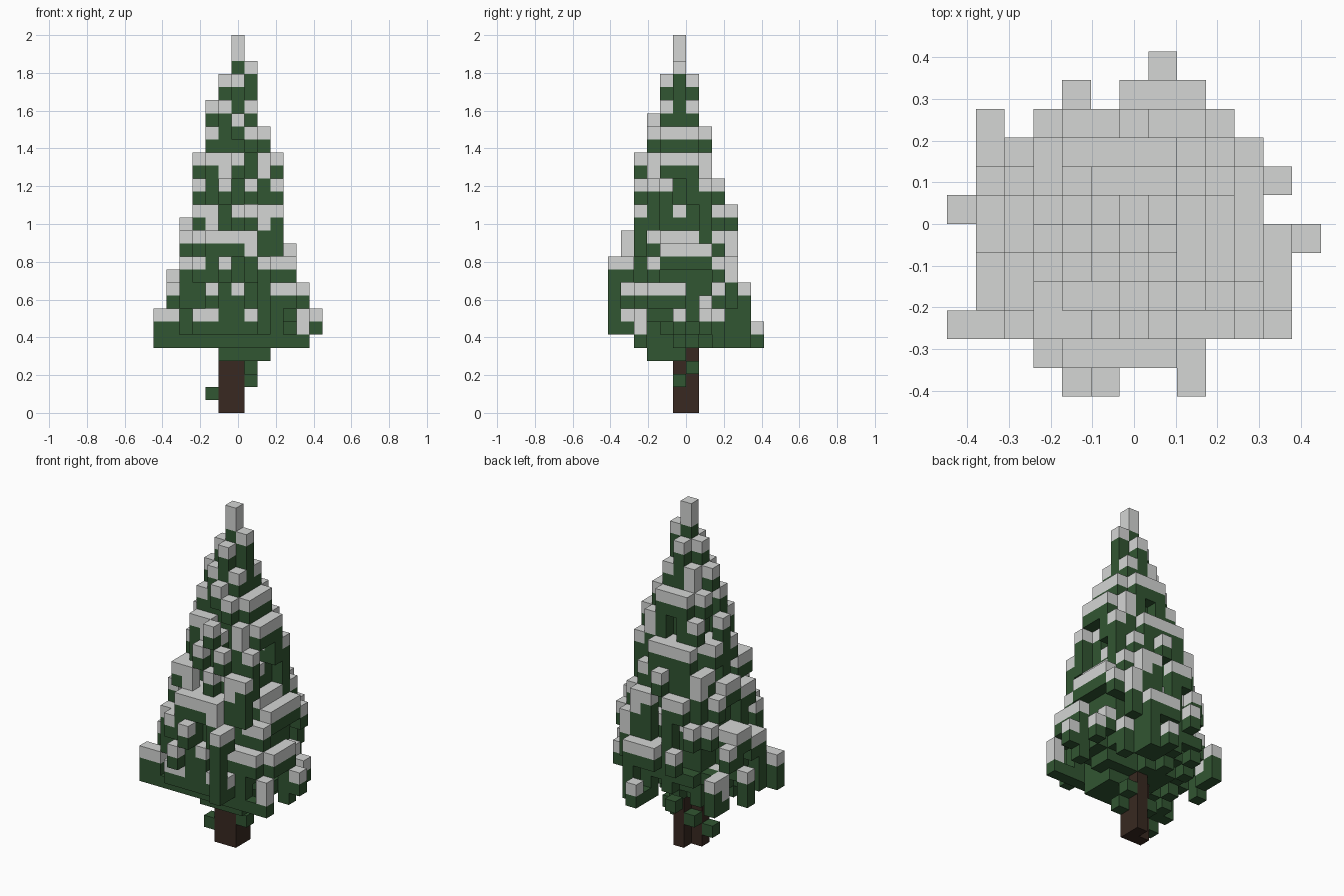
import bpy
import bmesh
import math
import random
from mathutils import Vector

random.seed(5)
cube = bpy.data.objects.get("Cube")
if cube:
    bpy.data.objects.remove(cube, do_unlink=True)

LAYERS = 29
SIZE = 2 / LAYERS
TIP = (6, 5)          # grid cell under the tree tip
SHELL = 6             # depth of the loose twigs over the solid core

# Highest layer allowed in each column (along x) and each row (along y)
COLUMN_TOP = [7, 10, 14, 19, 23, 25, 28, 26, 21, 19, 12, 9, 7]
ROW_TOP = [11, 13, 19, 22, 25, 28, 25, 21, 17, 15, 9, 6]

# Outline of the branches on the ground plan: (row, first column, last column)
PLAN = [(0, 4, 5), (0, 8, 8), (1, 3, 8), (2, 0, 11), (3, 1, 11), (4, 1, 11),
        (5, 1, 12), (6, 0, 10), (7, 1, 11), (8, 1, 10), (9, 1, 1), (9, 3, 9),
        (10, 4, 4), (10, 6, 8), (11, 7, 7)]


def make_material(name, colour):
    mat = bpy.data.materials.new(name)
    mat.use_nodes = True
    mat.diffuse_color = (*colour, 1)
    bsdf = mat.node_tree.nodes["Principled BSDF"]
    bsdf.inputs["Base Color"].default_value = (*colour, 1)
    bsdf.inputs["Roughness"].default_value = 0.9
    return mat


def branch_top(i, j, dist):
    """Height of the topmost block: a stepped cone with ragged edges."""
    limit = min(COLUMN_TOP[i], ROW_TOP[j])
    if i == TIP[0] or j == TIP[1]:
        return limit
    height = LAYERS - 3.7 * dist + random.uniform(-1.2, 1.4)
    tier = 2 * round((height - 1) / 2) + 1
    return min(limit, max(7, tier))


def branch_bottom(i, j, top, dist):
    """Lowest block: dips near the trunk, ragged towards the rim."""
    if 5 <= i <= 8 and 3 <= j <= 5:
        return 4
    if j < 2 or i == 12:
        return 6
    ragged = 2 < dist < 5.5 and j > 2
    return min(top - 1, random.choice((5, 5, 6, 7)) if ragged else 5)


def branch_column(top, bottom, dist):
    """Filled layers: solid core, with twigs two blocks thick near the top."""
    layers = {k for k in range(bottom, top + 1) if k <= top - SHELL or dist > 5.5}
    for k in range(top, max(bottom, top - SHELL + 1) - 1, -2):
        if k == top or dist < 1.2 or random.random() < 0.5:
            layers |= {n for n in (k, k - 1) if n >= bottom}
    return layers


def build_blocks(name, cells, solid, mat):
    """Mesh the exposed faces of a set of grid cells."""
    bm = bmesh.new()
    verts = {}

    def corner(p):
        key = tuple(p)
        if key not in verts:
            x, y, z = key
            verts[key] = bm.verts.new(((x - 6.5) * SIZE, (y - 6) * SIZE, z * SIZE))
        return verts[key]

    for cell in sorted(cells):
        for axis in range(3):
            u, v, n = Vector(), Vector(), Vector()
            n[axis], u[(axis + 1) % 3], v[(axis + 2) % 3] = 1, 1, 1
            for side in (0, 1):
                step = n if side else -n
                if tuple(int(c) for c in Vector(cell) + step) in solid:
                    continue
                base = Vector(cell) + n * side
                loop = [base, base + u, base + u + v, base + v]
                if not side:
                    loop.reverse()
                bm.faces.new([corner(tuple(int(c) for c in p)) for p in loop])
    mesh = bpy.data.meshes.new(name)
    bm.to_mesh(mesh)
    bm.free()
    mesh.materials.append(mat)
    obj = bpy.data.objects.new(name, mesh)
    bpy.context.collection.objects.link(obj)
    return obj


# Trunk with an L-shaped section
trunk = {(i, j, k) for i, j in ((5, 5), (6, 5), (6, 6)) for k in range(5)}

# Branches, with snow on every bough that has open space above it
branches, snow = set(), set()
for j, first, last in PLAN:
    for i in range(first, last + 1):
        dist = math.dist((i, j), TIP)
        top = branch_top(i, j, dist)
        bottom = branch_bottom(i, j, top, dist)
        column = branch_column(top, bottom, dist)
        white = {k for k in column if k + 1 not in column and k - 1 in column}
        # Some tops carry a double depth of snow
        if dist < 0.5 or (top - 2 in column and random.random() < 0.25):
            white.add(top - 1)
        snow |= {(i, j, k) for k in white}
        branches |= {(i, j, k) for k in column - white}

# Stray twigs on the trunk
branches |= {(4, 5, 1), (7, 5, 2), (7, 6, 3), (5, 6, 2)}
branches -= trunk
snow -= trunk

solid = trunk | branches | snow
build_blocks("trunk", trunk, solid, make_material("bark brown", (0.040, 0.022, 0.015)))
build_blocks("branches", branches, solid, make_material("needle green", (0.031, 0.092, 0.032)))
build_blocks("snow", snow, solid, make_material("snow white", (0.66, 0.67, 0.66)))
